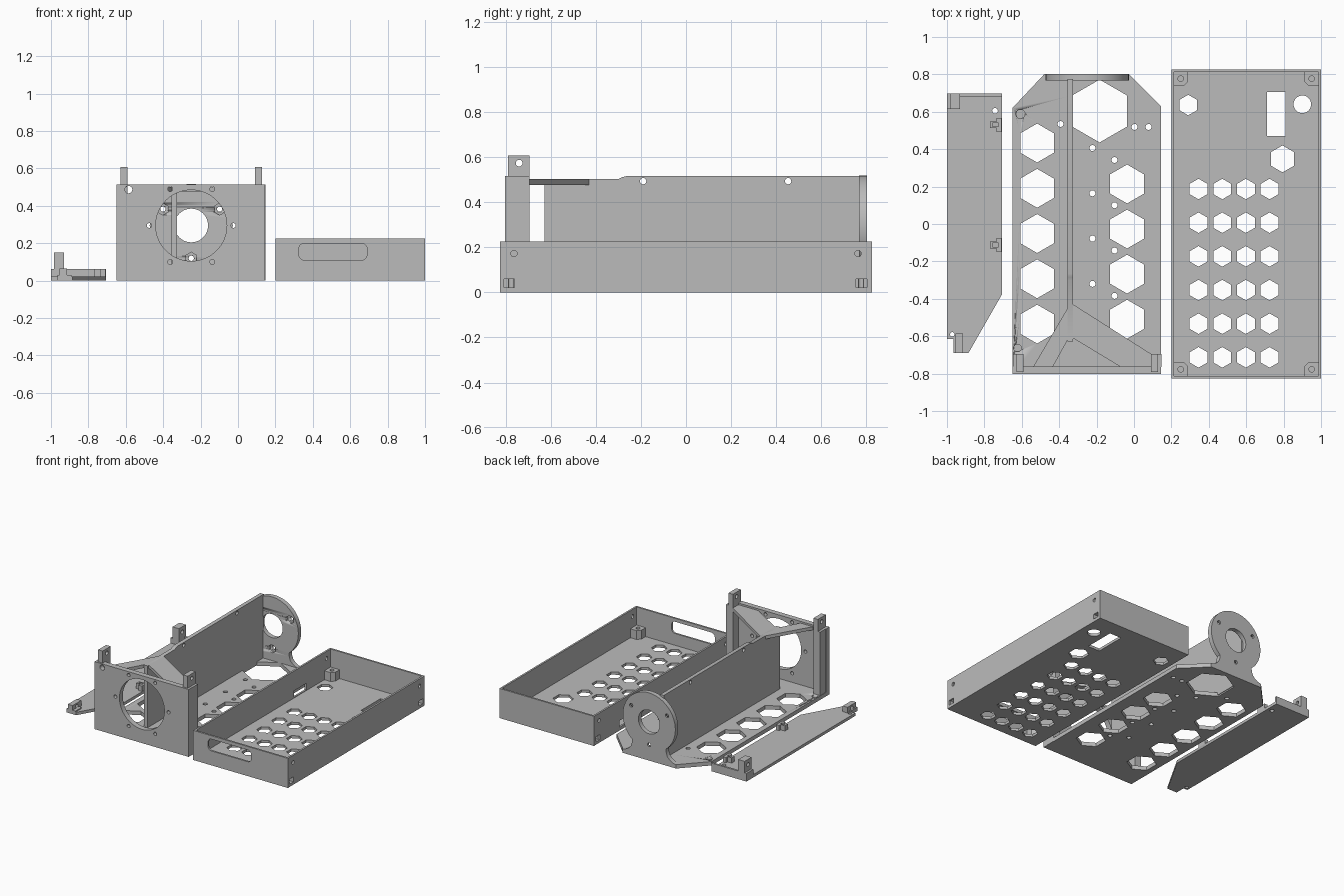
import bpy, math
from mathutils import Vector

if "Cube" in bpy.data.objects:
    bpy.data.objects.remove(bpy.data.objects["Cube"])

grey = bpy.data.materials.new("plain grey")
grey.diffuse_color = (0.5, 0.5, 0.5, 1)
grey.use_nodes = True
grey.node_tree.nodes["Principled BSDF"].inputs["Base Color"].default_value = grey.diffuse_color


def ring(u, v, r, n=32, start=0.0):
    return [(u + r * math.cos(start + math.tau * i / n),
             v + r * math.sin(start + math.tau * i / n)) for i in range(n)]


def hexa(u, v, r):
    return ring(u, v, r, 6, math.pi / 2)


def rect(u0, u1, v0, v1):
    return [(u0, v0), (u1, v0), (u1, v1), (u0, v1)]


def rounded(u0, u1, v0, v1, r):
    pts = []
    for k, (u, v) in enumerate(rect(u0 + r, u1 - r, v0 + r, v1 - r)):
        for i in range(7):
            a = math.pi * (1 + k / 2 + i / 12)
            pts.append((u + r * math.cos(a), v + r * math.sin(a)))
    return pts


def plate(name, axis, lo, hi, outline, holes=()):
    """Extrude an outline with holes along an axis from lo to hi."""
    cu = bpy.data.curves.new(name, 'CURVE')
    cu.dimensions, cu.fill_mode = '2D', 'BOTH'
    cu.extrude = (hi - lo) / 2
    for loop in (outline, *holes):
        sp = cu.splines.new('POLY')
        sp.points.add(len(loop) - 1)
        for p, (u, v) in zip(sp.points, loop):
            p.co = (u, v, 0, 1)
        sp.use_cyclic_u = True
    tmp = bpy.data.objects.new(name, cu)
    bpy.context.collection.objects.link(tmp)
    bpy.context.view_layer.update()
    dg = bpy.context.evaluated_depsgraph_get()
    me = bpy.data.meshes.new_from_object(tmp.evaluated_get(dg))
    bpy.data.objects.remove(tmp)
    mid = (lo + hi) / 2
    for vert in me.vertices:
        u, v, w = vert.co
        w += mid
        vert.co = {'x': (w, u, v), 'y': (u, w, v), 'z': (u, v, w)}[axis]
    import bmesh
    bm = bmesh.new()
    bm.from_mesh(me)
    bmesh.ops.remove_doubles(bm, verts=bm.verts, dist=1e-5)
    bmesh.ops.recalc_face_normals(bm, faces=bm.faces)
    bm.to_mesh(me)
    bm.free()
    me.materials.clear()
    me.materials.append(grey)
    me.polygons.foreach_set("use_smooth", [True] * len(me.polygons))
    me.set_sharp_from_angle(angle=math.radians(30))
    ob = bpy.data.objects.new(name, me)
    bpy.context.collection.objects.link(ob)
    return ob


def cut(ob, cutter):
    m = ob.modifiers.new("cut", 'BOOLEAN')
    m.operation, m.solver, m.object = 'DIFFERENCE', 'EXACT', cutter
    cutter.hide_render = True
    cutter.hide_viewport = True


# ---------- open tray ----------
X0, X1, Y, T, H = 0.2, 1.0, 0.826, 0.014, 0.226
vents = [hexa(x, 0.187 - 0.18 * j, 0.055)
         for x in (0.345, 0.472, 0.598, 0.725) for j in range(6)]
vents += [hexa(0.29, 0.636, 0.055), hexa(0.794, 0.348, 0.072),
          rect(0.71, 0.81, 0.47, 0.706), ring(0.9, 0.64, 0.047)]
plate("tray_floor", 'z', 0, 0.02, rect(X0, X1, -Y, Y), vents)
plate("tray_front_wall", 'y', -Y, -Y + T, rect(X0, X1, 0, H),
      [rounded(0.325, 0.69, 0.11, 0.2, 0.03)])
plate("tray_back_wall", 'y', Y - T, Y, rect(X0, X1, 0, H))
side = [ring(s * 0.763, 0.172, 0.014) for s in (-1, 1)]
side += [rect(-0.808, -0.76, 0.022, 0.06), rect(0.755, 0.803, 0.022, 0.06)]
plate("tray_right_wall", 'x', X1 - T, X1, rect(-Y, Y, 0, H), side)
plate("tray_left_wall", 'x', X0, X0 + T, rect(-Y, Y, 0, H),
      side + [rect(0.37, 0.52, 0.025, 0.075)])
# corner posts with screw holes and nut slots
for sx in (-1, 1):
    for sy in (-1, 1):
        shape = [(0, 0), (0.08, 0), (0.08, 0.055), (0.055, 0.08), (0, 0.08)]
        px, py = 0.6 + sx * 0.39, sy * 0.817
        post = plate("tray_corner_post", 'z', 0.015, 0.088,
                     [(px - sx * u, py - sy * v) for u, v in shape],
                     [ring(px - sx * 0.04, py - sy * 0.04, 0.015)])
        a, b = sorted((px + sx * 0.02, px - sx * 0.03))
        c = (-0.784, 0.779)[sy > 0]
        cut(post, plate("nut_slot_cutter", 'z', 0.022, 0.06,
                        rect(a, b, c - 0.024, c + 0.024)))

# ---------- motor bracket ----------
CX, CZ = -0.25, 0.295
holes = [hexa(-0.518, 0.433 - 0.242 * i, 0.104) for i in range(5)]
holes += [hexa(-0.037, 0.214 - 0.241 * i, 0.104) for i in range(4)]
holes += [hexa(-0.184, 0.604, 0.168)]
holes += [ring(x, y, 0.016, 20) for x, y in ((-0.393, 0.535), (0.003, 0.519), (0.078, 0.519))]
for i in range(4):
    holes += [ring(-0.222, 0.406 - 0.242 * i, 0.016, 20),
              ring(-0.104, 0.342 - 0.242 * i, 0.016, 20)]
base = plate("bracket_base", 'z', 0, 0.03,
             [(-0.65, -0.803), (0.145, -0.803), (0.145, 0.63), (-0.03, 0.803),
              (-0.478, 0.803), (-0.65, 0.62)], holes)
for x, y, r in ((-0.607, 0.588, 0.024), (-0.623, -0.663, 0.02)):
    cut(base, plate("recess_cutter", 'z', 0.012, 0.05, ring(x, y, r)))

# front plate with round opening and six screw holes
screws = [ring(CX + 0.225 * math.cos(math.radians(60 * k)),
               CZ + 0.225 * math.sin(math.radians(60 * k)), 0.013, 20) for k in range(6)]
plate("front_plate", 'y', -0.803, -0.762, rect(-0.65, 0.145, 0, 0.515),
      [ring(CX, CZ, 0.19, 64), ring(-0.585, 0.487, 0.02, 20)] + screws)
for s in (-1, 1):
    a, b = sorted((CX + s * 0.34, CX + s * 0.397))
    plate("front_side_flange", 'y', -0.765, -0.695, rect(a, b, 0, 0.515))
    a, b = sorted((CX + s * 0.34, CX + s * 0.378))
    plate("top_tab", 'x', a, b, rect(-0.79, -0.695, 0.5, 0.607),
          [ring(-0.74, 0.573, 0.015, 20)])

# upright spine and forked brace
plate("spine_wall", 'x', -0.355, -0.325,
      [(-0.628, 0.01), (0.775, 0.01), (0.775, 0.515), (-0.265, 0.515),
       (-0.285, 0.51), (-0.3, 0.502), (-0.628, 0.502)],
      [ring(-0.19, 0.493, 0.014, 20), ring(0.453, 0.493, 0.014, 20)])
plate("forked_brace", 'z', 0.477, 0.502,
      [(-0.54, -0.765), (-0.435, -0.765), (-0.352, -0.615), (-0.318, -0.615),
       (-0.07, -0.765), (0.1, -0.765), (0.1, -0.7), (-0.325, -0.43), (-0.355, -0.45)])

# round bearing plate on a flared neck
R = 0.222
outline = [(CX + R * math.cos(math.radians(a)), CZ + R * math.sin(math.radians(a)))
           for a in range(-50, 231, 5)]
flare = [(-0.145, 0.1), (-0.155, 0.07), (-0.175, 0.05), (-0.2, 0.035), (-0.224, 0.03), (-0.224, 0)]
outline += [(CX + u, v) for u, v in flare] + [(CX - u, v) for u, v in reversed(flare)]
spots = [(CX + 0.175 * math.cos(math.radians(a)), CZ + 0.175 * math.sin(math.radians(a)))
         for a in (30, 150, 270)]
disc = plate("bearing_plate", 'y', 0.768, 0.803, outline,
             [ring(CX, CZ, 0.09, 48)] + [ring(u, v, 0.014, 20) for u, v in spots])
for u, v in spots:
    cut(disc, plate("nut_recess_cutter", 'y', 0.75, 0.786, hexa(u, v, 0.032)))

# ---------- side cover ----------
plate("cover_plate", 'z', 0, 0.022,
      [(-1, 0.698), (-0.705, 0.698), (-0.705, -0.375), (-0.885, -0.69),
       (-0.965, -0.69), (-0.965, -0.615), (-1, -0.615)],
      [ring(-0.743, 0.605, 0.015, 20), ring(-0.972, -0.59, 0.012, 20)])
plate("cover_back_rim", 'y', 0.683, 0.698, rect(-1, -0.705, 0, 0.062))
plate("cover_back_block", 'z', 0, 0.062, rect(-1, -0.93, 0.615, 0.698))
plate("cover_back_tower", 'x', -0.984, -0.93, rect(0.615, 0.698, 0.05, 0.15),
      [ring(0.656, 0.11, 0.015, 20)])
plate("cover_front_tab", 'y', -0.69, -0.615, rect(-0.965, -0.89, 0, 0.03))
plate("cover_front_tower", 'x', -0.955, -0.915, rect(-0.69, -0.585, 0.01, 0.065),
      [ring(-0.638, 0.043, 0.013, 20)])
# clips along the inner edge
for y in (0.53, -0.112):
    plate("cover_clip", 'z', 0.01, 0.062,
          [(-0.77, y - 0.018), (-0.735, y - 0.018), (-0.735, y - 0.037), (-0.708, y - 0.037),
           (-0.708, y + 0.037), (-0.735, y + 0.037), (-0.735, y + 0.018), (-0.77, y + 0.018)],
          [rect(-0.757, -0.725, y - 0.01, y + 0.01)])
